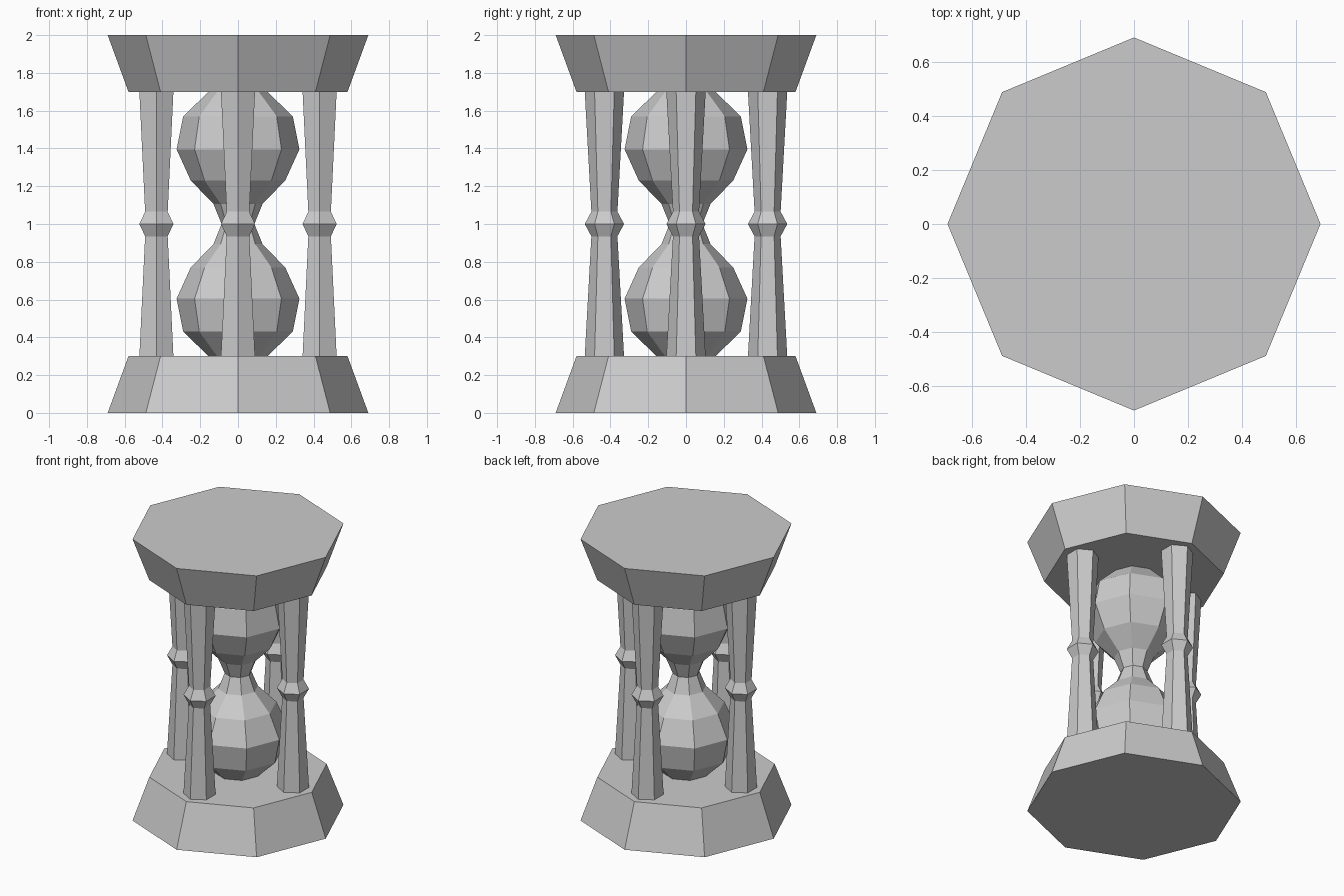
import bpy, bmesh
from math import sin, cos, pi

old = bpy.data.objects.get("Cube")
if old:
    bpy.data.objects.remove(old, do_unlink=True)

grey = bpy.data.materials.new("plain grey")
grey.use_nodes = True
grey.diffuse_color = (0.6, 0.6, 0.6, 1)
grey.node_tree.nodes["Principled BSDF"].inputs["Base Color"].default_value = (0.6, 0.6, 0.6, 1)


def lathe(name, profile, sides, location=(0, 0, 0), turn=0.0):
    """Faceted solid from (radius, height) rings, capped at both ends."""
    bm = bmesh.new()
    rings = []
    for r, z in profile:
        angles = [turn + 2 * pi * i / sides for i in range(sides)]
        rings.append([bm.verts.new((r * cos(a), r * sin(a), z)) for a in angles])
    for low, high in zip(rings, rings[1:]):
        for i in range(sides):
            j = (i + 1) % sides
            bm.faces.new((low[i], low[j], high[j], high[i]))
    bm.faces.new(rings[0][::-1])
    bm.faces.new(rings[-1])
    mesh = bpy.data.meshes.new(name)
    bm.to_mesh(mesh)
    bm.free()
    mesh.materials.append(grey)
    obj = bpy.data.objects.new(name, mesh)
    obj.location = location
    bpy.context.collection.objects.link(obj)
    return obj


def mirrored(lower):
    """Repeat a lower half profile above the waist at z = 1."""
    return lower + [(r, 2 - z) for r, z in lower[-2::-1]]


# Flared octagonal plates
lathe("base_plate", [(0.69, 0), (0.58, 0.3)], 8)
lathe("top_plate", [(0.58, 1.7), (0.69, 2)], 8)

# Double glass bulb with a narrow neck
bulb = [(0.135, 0.28), (0.29, 0.43), (0.325, 0.605), (0.25, 0.77), (0.13, 0.893), (0.087, 1)]
lathe("glass_bulb", mirrored(bulb), 8)

# Four hexagonal posts with a collar at the waist
post = [(0.104, 0.3), (0.069, 0.935), (0.104, 1)]
for side, x, y in (("left", 1, 0), ("back", 0, 1), ("right", -1, 0), ("front", 0, -1)):
    lathe(side + "_post", mirrored(post), 6, (0.432 * x, 0.432 * y, 0), pi / 2)
